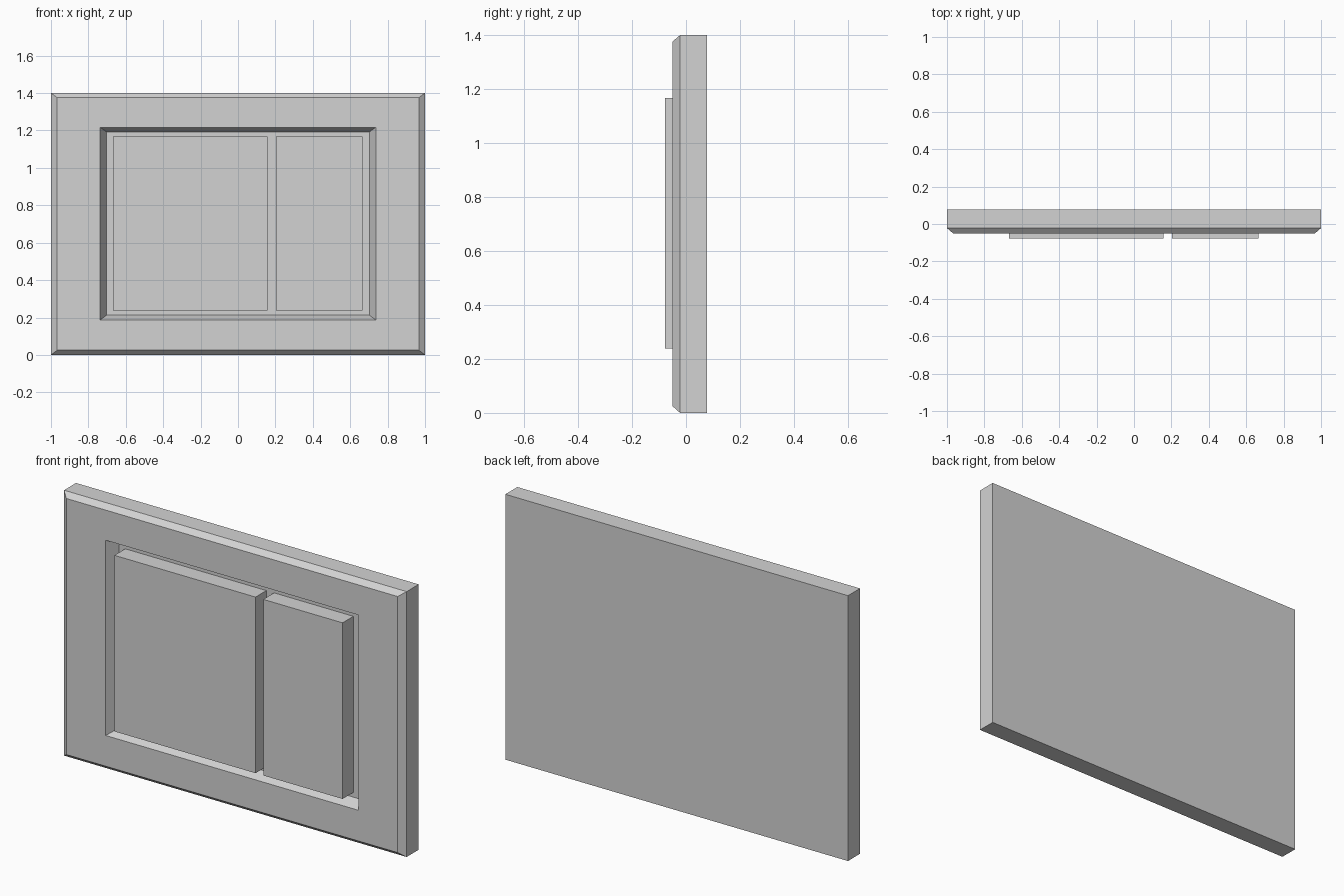
import bpy, bmesh

if "Cube" in bpy.data.objects:
    bpy.data.objects.remove(bpy.data.objects["Cube"])

grey = bpy.data.materials.new("light grey")
grey.diffuse_color = (0.65, 0.65, 0.65, 1)
grey.use_nodes = True
grey.node_tree.nodes["Principled BSDF"].inputs["Base Color"].default_value = grey.diffuse_color


def stacked_rects(name, rings):
    """Solid skinned through rectangles (x0, x1, z0, z1, y), capped at both ends."""
    bm = bmesh.new()
    loops = []
    for x0, x1, z0, z1, y in rings:
        corners = [(x0, z0), (x1, z0), (x1, z1), (x0, z1)]
        loops.append([bm.verts.new((x, y, z)) for x, z in corners])
    for a, b in zip(loops, loops[1:]):
        for i in range(4):
            j = (i + 1) % 4
            bm.faces.new((a[i], a[j], b[j], b[i]))
    bm.faces.new(loops[0][::-1])
    bm.faces.new(loops[-1])
    bmesh.ops.recalc_face_normals(bm, faces=bm.faces)
    mesh = bpy.data.meshes.new(name)
    bm.to_mesh(mesh)
    bm.free()
    mesh.materials.append(grey)
    obj = bpy.data.objects.new(name, mesh)
    bpy.context.collection.objects.link(obj)
    return obj


FLOOR = 0.012

# Wall plate: back, bevelled front edge, tapered recess
stacked_rects("wall_plate", [
    (-1, 1, 0, 1.4, 0.078),
    (-1, 1, 0, 1.4, -0.022),
    (-0.967, 0.967, 0.025, 1.376, -0.05),
    (-0.737, 0.737, 0.187, 1.217, -0.05),
    (-0.702, 0.702, 0.213, 1.192, FLOOR),
])

# Two push buttons standing in the recess
for name, x0, x1 in (("large_button", -0.667, 0.157), ("small_button", 0.202, 0.665)):
    stacked_rects(name, [
        (x0, x1, 0.238, 1.167, FLOOR),
        (x0, x1, 0.238, 1.167, -0.078),
    ])
